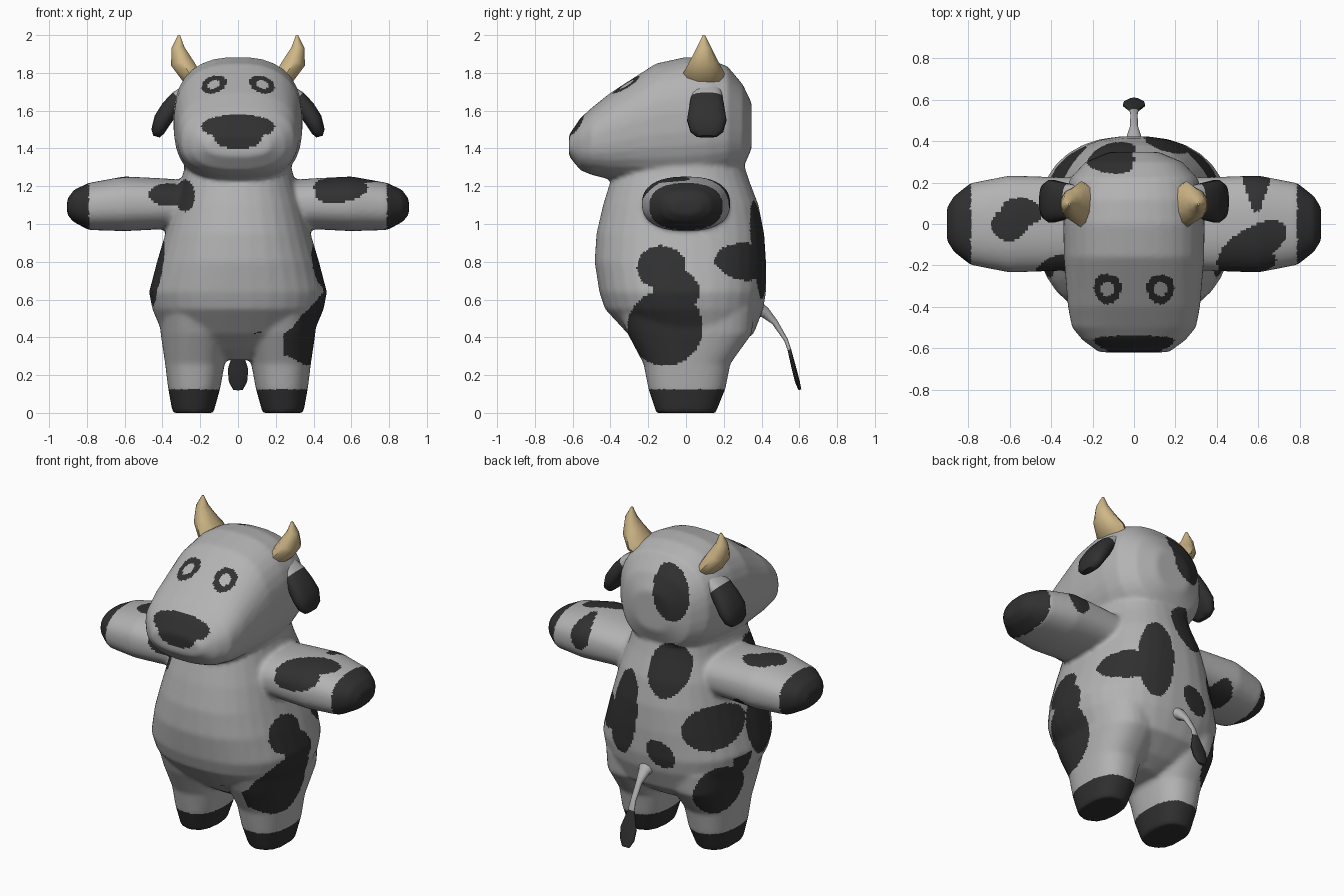
import bpy, bmesh, math
from mathutils import Vector

if "Cube" in bpy.data.objects:
    bpy.data.objects.remove(bpy.data.objects["Cube"])


def material(name, rgb):
    m = bpy.data.materials.new(name)
    m.diffuse_color = (*rgb, 1)
    m.use_nodes = True
    m.node_tree.nodes["Principled BSDF"].inputs["Base Color"].default_value = m.diffuse_color
    return m


GREY = material("light_grey", (0.45, 0.45, 0.45))
BLACK = material("charcoal", (0.03, 0.03, 0.03))
TAN = material("horn_tan", (0.62, 0.47, 0.24))


def sweep(bm, rings, n=32, p=2.4):
    """Skin superellipse rings given as (centre, u axis, v axis)."""
    loops = []
    for c, u, v in rings:
        loop = []
        for i in range(n):
            a = 2 * math.pi * (i + 0.5) / n
            cs, sn = math.cos(a), math.sin(a)
            su = math.copysign(abs(cs) ** (2 / p), cs)
            sv = math.copysign(abs(sn) ** (2 / p), sn)
            loop.append(bm.verts.new(Vector(c) + Vector(u) * su + Vector(v) * sv))
        loops.append(loop)
    for a, b in zip(loops, loops[1:]):
        for i in range(n):
            j = (i + 1) % n
            bm.faces.new((a[i], a[j], b[j], b[i]))
    bm.faces.new(loops[0])
    bm.faces.new(loops[-1])


def finish(bm, name, mats):
    bmesh.ops.recalc_face_normals(bm, faces=bm.faces[:])
    me = bpy.data.meshes.new(name)
    bm.to_mesh(me)
    bm.free()
    for m in mats:
        me.materials.append(m)
    ob = bpy.data.objects.new(name, me)
    bpy.context.collection.objects.link(ob)
    return ob


def bent_path(pts, place, width):
    """Rings along a planar path of (a, z, half thickness, half width)."""
    rings = []
    for i, (a, z, r, w) in enumerate(pts):
        q0, q1 = pts[max(i - 1, 0)], pts[min(i + 1, len(pts) - 1)]
        t = Vector((q1[0] - q0[0], q1[1] - q0[1])).normalized()
        u = Vector(place(t.y, -t.x)) - Vector(place(0, 0))
        rings.append((place(a, z), u * r, Vector(width) * w))
    return rings


# Torso: z, half width, front y, back y
bm = bmesh.new()
torso = [(0.28, .12, -.12, .14), (0.33, .25, -.20, .24), (0.42, .40, -.31, .36),
         (0.55, .455, -.43, .41), (0.64, .472, -.46, .425), (0.80, .43, -.485, .425),
         (0.95, .385, -.475, .415), (1.10, .345, -.44, .385), (1.23, .30, -.40, .335),
         (1.40, .26, -.30, .28)]
sweep(bm, [((0, (f + b) / 2, z), (w, 0, 0), (0, (b - f) / 2, 0)) for z, w, f, b in torso])

# Head: y, half width, bottom z, top z
head = [(-.62, .17, 1.36, 1.47), (-.56, .25, 1.285, 1.56), (-.50, .30, 1.26, 1.615),
        (-.40, .32, 1.235, 1.695), (-.16, .34, 1.20, 1.85), (0, .342, 1.20, 1.885),
        (.12, .335, 1.22, 1.875), (.22, .31, 1.25, 1.835), (.30, .235, 1.29, 1.74),
        (.348, .12, 1.40, 1.64)]
sweep(bm, [((0, y, (b + t) / 2), (w, 0, 0), (0, 0, (t - b) / 2)) for y, w, b, t in head], p=2.5)

# Legs: z, centre x, half width, front y, back y; arms: x, half depth, bottom z, top z
legs = [(0, .238, .108, -.157, .157), (.13, .232, .138, -.20, .21), (.26, .228, .158, -.225, .235),
        (.42, .22, .19, -.31, .35), (.55, .22, .20, -.36, .36)]
arms = [(.10, .22, .97, 1.22), (.40, .228, .972, 1.242), (.60, .235, .962, 1.252),
        (.79, .198, .968, 1.218), (.87, .135, 1.01, 1.18), (.905, .08, 1.05, 1.13)]
for s in (-1, 1):
    sweep(bm, [((s * x, (f + b) / 2, z), (w, 0, 0), (0, (b - f) / 2, 0)) for z, x, w, f, b in legs])
    sweep(bm, [((s * x, 0, (b + t) / 2), (0, d, 0), (0, 0, (t - b) / 2)) for x, d, b, t in arms])

# Fuse the volumes into one plush skin
skin = finish(bm, "body", (GREY, BLACK))
rm = skin.modifiers.new("fuse", "REMESH")
rm.mode = "VOXEL"
rm.voxel_size = 0.013
sm = skin.modifiers.new("soften", "SMOOTH")
sm.factor = 0.5
sm.iterations = 7
dg = bpy.context.evaluated_depsgraph_get()
fused = bpy.data.meshes.new_from_object(skin.evaluated_get(dg))
skin.modifiers.clear()
skin.data = fused
fused.materials.clear()
for m in (GREY, BLACK):
    fused.materials.append(m)

# Hide patches: viewing azimuth (0 front, 90 right), across, up, radii, tilt
TOP, BOTTOM = "top", "bottom"
side_spots = [(90, -.13, .77, .13, .115, 0), (90, -.05, .64, .12, .12, -30), (90, -.11, .45, .20, .20, 0),
              (135, .16, .86, .10, .26, 0), (135, .0, .80, .18, .10, 0),
              (270, .12, .74, .14, .17, 0),
              (216, .15, .83, .187, .13, 0), (216, .18, .43, .145, .165, -25)]
back_spots = [(180, .11, 1.17, .12, .16, 0), (180, .11, .665, .10, .075, -35),
              (216, -.09, 1.645, .105, .16, 0),
              (180, -.59, 1.16, .065, .09, 0)]
arm_spots = [(0, -.37, 1.155, .105, .06, 0), (0, -.28, 1.15, .05, .085, 0), (0, .55, 1.17, .14, .055, 10),
             (TOP, .57, -.11, .19, .09, 32), (TOP, -.60, 0, .09, .08, 20),
             (TOP, -.54, .06, .10, .065, -10), (BOTTOM, -.52, .10, .09, .12, 0)]
face_spots = [(0, 0, 1.515, .195, .065, 0), (0, 0, 1.465, .13, .068, 0)]


def frame(view):
    if view == TOP:
        return Vector((0, 0, 1)), Vector((1, 0, 0)), Vector((0, 1, 0))
    if view == BOTTOM:
        return Vector((0, 0, -1)), Vector((1, 0, 0)), Vector((0, 1, 0))
    a = math.radians(view)
    return (Vector((math.sin(a), -math.cos(a), 0)), Vector((math.cos(a), math.sin(a), 0)),
            Vector((0, 0, 1)))


spots = []
for v, h, k, rh, rk, tilt in side_spots + back_spots + arm_spots + face_spots:
    t = math.radians(tilt)
    spots.append((*frame(v), h, k, rh, rk, math.cos(t), math.sin(t)))
middle = Vector((0, 0, 1.1))


def in_spot(c, n):
    for d, r, u, h, k, rh, rk, ct, st in spots:
        a, b = c.dot(r) - h, c.dot(u) - k
        if abs(a) > .3 or abs(b) > .3:
            continue
        if n.dot(d) > 0.08 and (c - middle).dot(d) > 0.02:
            if ((a * ct + b * st) / rh) ** 2 + ((b * ct - a * st) / rk) ** 2 < 1:
                return True
    return False


def in_eye(c):
    if c.y > -0.1:
        return False
    a, b = abs(c.x) - .128, c.z - 1.738 + (abs(c.x) - .128) * .2
    return (a / .067) ** 2 + (b / .046) ** 2 < 1 < (a / .031) ** 2 + (b / .022) ** 2


for f in fused.polygons:
    c = f.center
    hoof = c.z < .125 or abs(c.x) > .79
    f.material_index = int(hoof or in_eye(c) or in_spot(c, f.normal))
    f.use_smooth = True

# Horns and ears: x, z, half thickness, half depth
horn = [(.205, 1.745, .052, .085), (.255, 1.795, .056, .112), (.302, 1.862, .060, .075),
        (.318, 1.935, .036, .038), (.312, 2.0, .006, .006)]
ear = [(.26, 1.71, .035, .075), (.315, 1.665, .045, .085), (.36, 1.61, .05, .095), (.40, 1.55, .048, .105),
       (.425, 1.49, .036, .088), (.432, 1.463, .018, .055)]
small = []
for s, side in ((-1, "left"), (1, "right")):
    for name, pts, y, n, p, mats in (("horn", horn, .095, 10, 2, (TAN,)),
                                     ("ear", ear, .11, 16, 2.6, (BLACK, GREY))):
        bm = bmesh.new()
        sweep(bm, bent_path(pts, lambda a, z: (s * a, y, z), (0, 1, 0)), n, p)
        ob = finish(bm, f"{side}_{name}", mats)
        if name == "ear":
            for f in ob.data.polygons:
                f.material_index = int(f.center.z > 1.675)
        small.append(ob)

# Tail with flat tuft: y, z, half thickness, half width
tail = [(.36, .56, .05, .07), (.42, .53, .03, .036), (.47, .48, .017, .02), (.53, .385, .011, .018),
        (.547, .335, .010, .022), (.573, .23, .013, .056), (.59, .165, .013, .05), (.603, .122, .008, .026)]
bm = bmesh.new()
sweep(bm, bent_path(tail, lambda a, z: (0, a, z), (1, 0, 0)), 12, 2)
ob = finish(bm, "tail", (GREY, BLACK))
for f in ob.data.polygons:
    f.material_index = int(f.center.z < .34)
small.append(ob)

for ob in small:
    for o in bpy.context.selected_objects:
        o.select_set(False)
    ob.select_set(True)
    bpy.context.view_layer.objects.active = ob
    bpy.ops.object.shade_smooth_by_angle(angle=math.radians(50))
